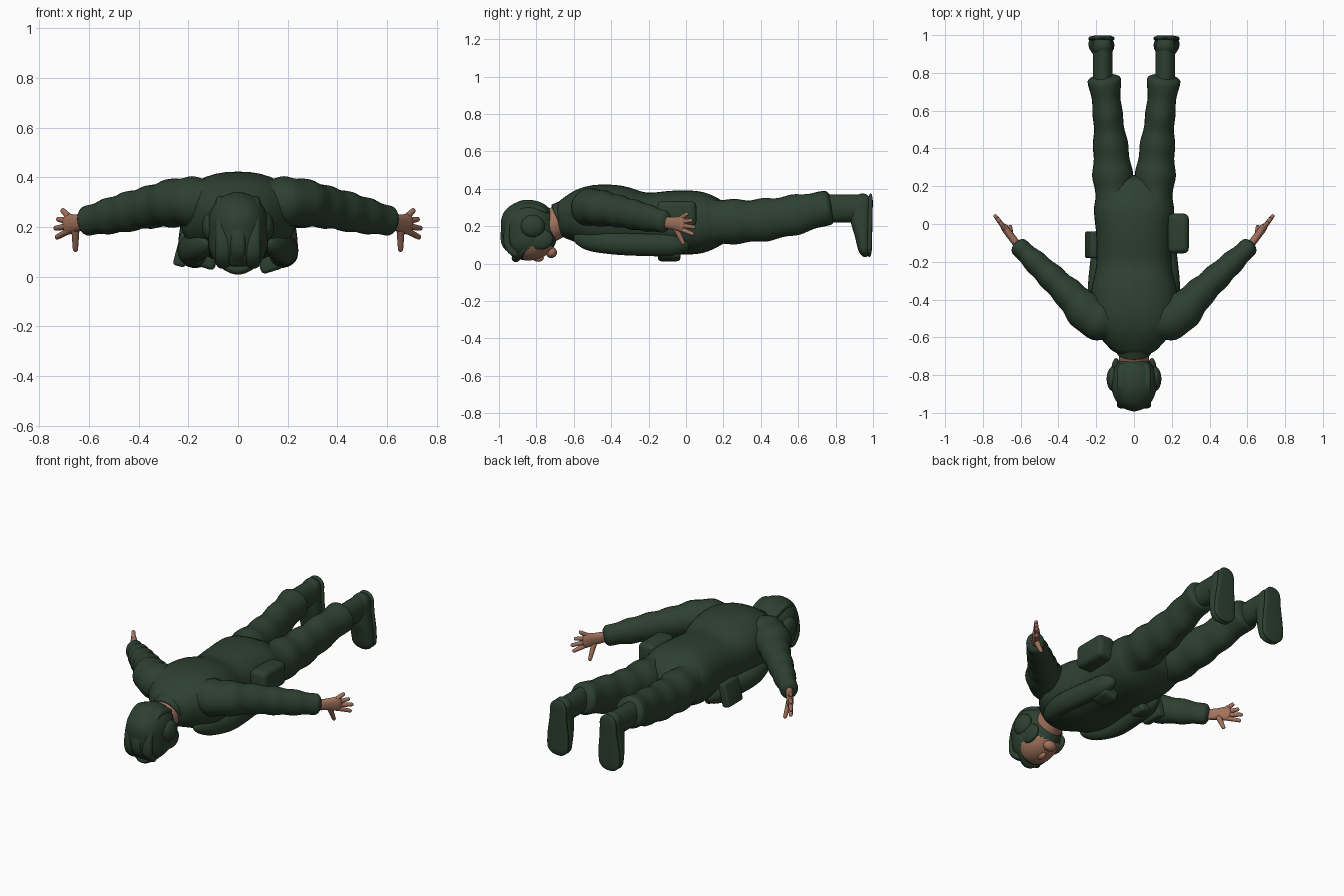
import bpy, bmesh, math
from mathutils import Vector

cube = bpy.data.objects.get("Cube")
if cube:
    bpy.data.objects.remove(cube, do_unlink=True)


def material(name, color):
    surface = bpy.data.materials.new(name)
    surface.use_nodes = True
    surface.diffuse_color = color
    shader = surface.node_tree.nodes["Principled BSDF"]
    shader.inputs["Base Color"].default_value = color
    shader.inputs["Roughness"].default_value = 0.9
    return surface


green = material("dark green cloth", (0.026, 0.052, 0.03, 1))
skin = material("skin", (0.36, 0.17, 0.11, 1))
parts = []


def finish(bm, name, surface):
    bmesh.ops.recalc_face_normals(bm, faces=bm.faces)
    mesh = bpy.data.meshes.new(name)
    bm.to_mesh(mesh)
    bm.free()
    mesh.materials.append(surface)
    part = bpy.data.objects.new(name, mesh)
    bpy.context.collection.objects.link(part)
    parts.append(part)
    return part


def blend(keys, t):
    """Smooth value at t through evenly spaced keys, or a constant."""
    if not isinstance(keys, tuple):
        return keys
    last = len(keys) - 1
    i = min(int(t * last), last - 1)
    t = t * last - i
    start, end = keys[i], keys[i + 1]
    before = keys[i - 1] if i > 0 else 2 * start - end
    after = keys[i + 2] if i + 2 <= last else 2 * end - start
    slope_in, slope_out = (end - before) / 2, (after - start) / 2
    rise = end - start
    return (start + slope_in * t + (3 * rise - 2 * slope_in - slope_out) * t ** 2
            + (slope_in + slope_out - 2 * rise) * t ** 3)


def tube(name, x, y, z, wide, deep, surface=green, across=(1, 0, 0),
         square=2, cap=0.1, folds=0, mirror=1, sides=24, steps=28):
    """Round-ended tube; every channel is a constant or a tuple of keys."""
    times = [(1 - math.cos(math.pi * i / steps)) / 2 for i in range(steps + 1)]
    path = [Vector([blend(channel, t) for channel in (x, y, z)]) for t in times]
    bm = bmesh.new()
    loops = []
    for i, (t, centre) in enumerate(zip(times, path)):
        tangent = (path[min(i + 1, steps)] - path[max(i - 1, 0)]).normalized()
        u = Vector(across)
        u = (u - tangent * u.dot(tangent)).normalized()
        v = tangent.cross(u)
        inset = max(0, 1 - min(t, 1 - t) / cap)
        scale = max(math.sqrt(1 - inset ** 2), 0.05)
        scale *= 1 + 0.04 * math.sin(folds * math.pi * t)
        loop = []
        for k in range(sides):
            angle = math.tau * k / sides
            c, s = [math.copysign(abs(f) ** (2 / square), f)
                    for f in (math.cos(angle), math.sin(angle))]
            point = centre + scale * (u * c * blend(wide, t) + v * s * blend(deep, t))
            point.x *= mirror
            loop.append(bm.verts.new(point))
        loops.append(loop)
    for a, b in zip(loops, loops[1:]):
        for k in range(sides):
            bm.faces.new((a[k], a[k - 1], b[k - 1], b[k]))
    bm.faces.new(loops[0])
    bm.faces.new(loops[-1])
    return finish(bm, name, surface)


def ball(name, centre, radii, surface=green):
    bm = bmesh.new()
    bmesh.ops.create_uvsphere(bm, u_segments=24, v_segments=16, radius=1)
    bmesh.ops.scale(bm, vec=radii, verts=bm.verts)
    bmesh.ops.translate(bm, vec=centre, verts=bm.verts)
    finish(bm, name, surface)


def pouch(name, centre, size, tilt=0):
    bm = bmesh.new()
    bmesh.ops.create_cube(bm, size=1)
    bmesh.ops.scale(bm, vec=size, verts=bm.verts)
    bmesh.ops.bevel(bm, geom=bm.edges[:], offset=min(size) / 4, segments=4,
                    profile=0.5, affect='EDGES')
    part = finish(bm, name, green)
    part.location = centre
    part.rotation_euler.y = tilt


# Jacket and seat, from collar to crotch
tube("torso", x=0, y=(-.7, .26), z=(.23, .25, .24, .22, .22, .22, .22),
     wide=(.09, .22, .23, .2, .2, .21, .16),
     deep=(.08, .16, .18, .16, .17, .16, .08),
     square=2.3, cap=.04, sides=36, steps=40)
tube("neck", x=0, y=(-.78, -.62), z=(.17, .26), wide=.08, deep=.085, surface=skin)
tube("collar", x=0, y=(-.69, -.62), z=(.23, .26), wide=(.09, .1), deep=.09)

# Padded helmet with the face opening turned to the ground
head = tube("head", x=0, y=(-.81, -.84, -.85), z=(.02, .34), wide=.12, deep=.146,
            square=2.1, cap=.38, sides=64, steps=48)
head.data.materials.append(skin)
for face in head.data.polygons:
    spot = face.center
    if spot.y > -.87 and spot.z < .11 - 6 * (spot.y + .77) ** 2:
        face.material_index = 1
ball("nose", (0, -.79, .03), (.017, .03, .02), skin)
ball("chin", (0, -.72, .06), (.04, .03, .03), skin)
tube("helmet_brow", x=(-.1, .1), y=(-.86, -.91, -.86), z=(.08, .03, .08),
     wide=.022, deep=.022, across=(0, 1, 0), cap=.3)
for name, x in (("right", -.06), ("middle", 0), ("left", .06)):
    inset = abs(x) / 4
    ridge = [k + inset for k in (-.91, -.97, -.95, -.87, -.75)]
    crown = [k - inset for k in (.05, .12, .25, .32, .29)]
    tube(name + "_helmet_ridge", x, tuple(ridge), tuple(crown),
         wide=.03, deep=.02, square=2.6)

for label, sign in (("left", 1), ("right", -1)):
    # Ear pad and cheek flap of the helmet
    ball(label + "_ear_pad", (sign * .11, -.82, .2), (.035, .065, .06))
    ball(label + "_cheek_flap", (sign * .095, -.78, .13), (.025, .07, .055))

    # Sleeve running back from the shoulder to the wrist
    outward = (.8, -.6, 0)
    tube(label + "_sleeve", x=(.08, .63), y=(-.52, -.49, -.36, -.23, -.1),
         z=(.29, .3, .28, .25, .22), wide=(.1, .11, .08, .065, .045),
         deep=(.1, .1, .085, .075, .055), across=outward, cap=.04,
         folds=13, mirror=sign, steps=48)

    # Hand with fingers fanned by a rule
    tube(label + "_palm", x=(.61, .7), y=(-.12, 0), z=(.22, .21),
         wide=.02, deep=(.03, .035, .048), surface=skin, across=outward,
         cap=.2, square=2.3, mirror=sign)
    for i, reach in enumerate((.05, .08, .1, .09)):
        knuckle = .24 - .018 * i
        tube(f"{label}_finger_{i}", x=(.68, .68 + .6 * reach),
             y=(-.03, -.03 + .8 * reach), z=(knuckle, knuckle + .03 - .02 * i),
             wide=(.014, .01), deep=(.014, .01), surface=skin, across=outward,
             mirror=sign, sides=12, steps=12)
    tube(label + "_thumb", x=.655, y=(-.06, -.01), z=(.2, .1),
         wide=(.017, .01), deep=(.017, .01), surface=skin,
         mirror=sign, sides=12, steps=12)

    # Trouser leg gathered above the boot
    tube(label + "_trouser_leg", x=(.1, .125, .16), y=(.06, .79),
         z=(.22, .235, .305), wide=(.09, .105, .09, .077, .088),
         deep=(.13, .118, .112, .104, .085), cap=.04, folds=9,
         mirror=sign, steps=48)

    # Boot: shaft, foot hanging toe down, flat sole
    tube(label + "_boot_shaft", x=.165, y=(.74, .96), z=.295,
         wide=.052, deep=.074, mirror=sign)
    tread = (.05, .055, .068, .066)
    tube(label + "_boot_foot", x=(.165, .175), y=(.95, .935, .945, .96),
         z=(.375, .035), wide=tread, deep=(.045, .058, .042, .03),
         square=2.4, cap=.15, mirror=sign)
    tube(label + "_boot_sole", x=(.165, .175), y=(.987, .98), z=(.375, .035),
         wide=tread, deep=.013, square=4, cap=.15, mirror=sign)

    # Open jacket front hanging beside the chest
    tube(label + "_jacket_front", x=(.12, .19, .18, .15), y=(-.6, .02),
         z=(.14, .11, .1, .1), wide=.05, deep=.06, cap=.2, mirror=sign)

# Bags and belt pouches
pouch("left_hip_bag", (.235, -.05, .265), (.11, .21, .14))
pouch("right_side_bag", (-.222, -.11, .11), (.05, .14, .14), tilt=.25)
pouch("left_front_pouch", (.13, -.09, .055), (.09, .12, .07), tilt=-.3)
pouch("right_front_pouch", (-.13, -.09, .07), (.09, .1, .07), tilt=.3)

bpy.ops.object.select_all(action='DESELECT')
for part in parts:
    part.select_set(True)
bpy.context.view_layer.objects.active = parts[0]
bpy.ops.object.shade_smooth_by_angle(angle=math.radians(50))
